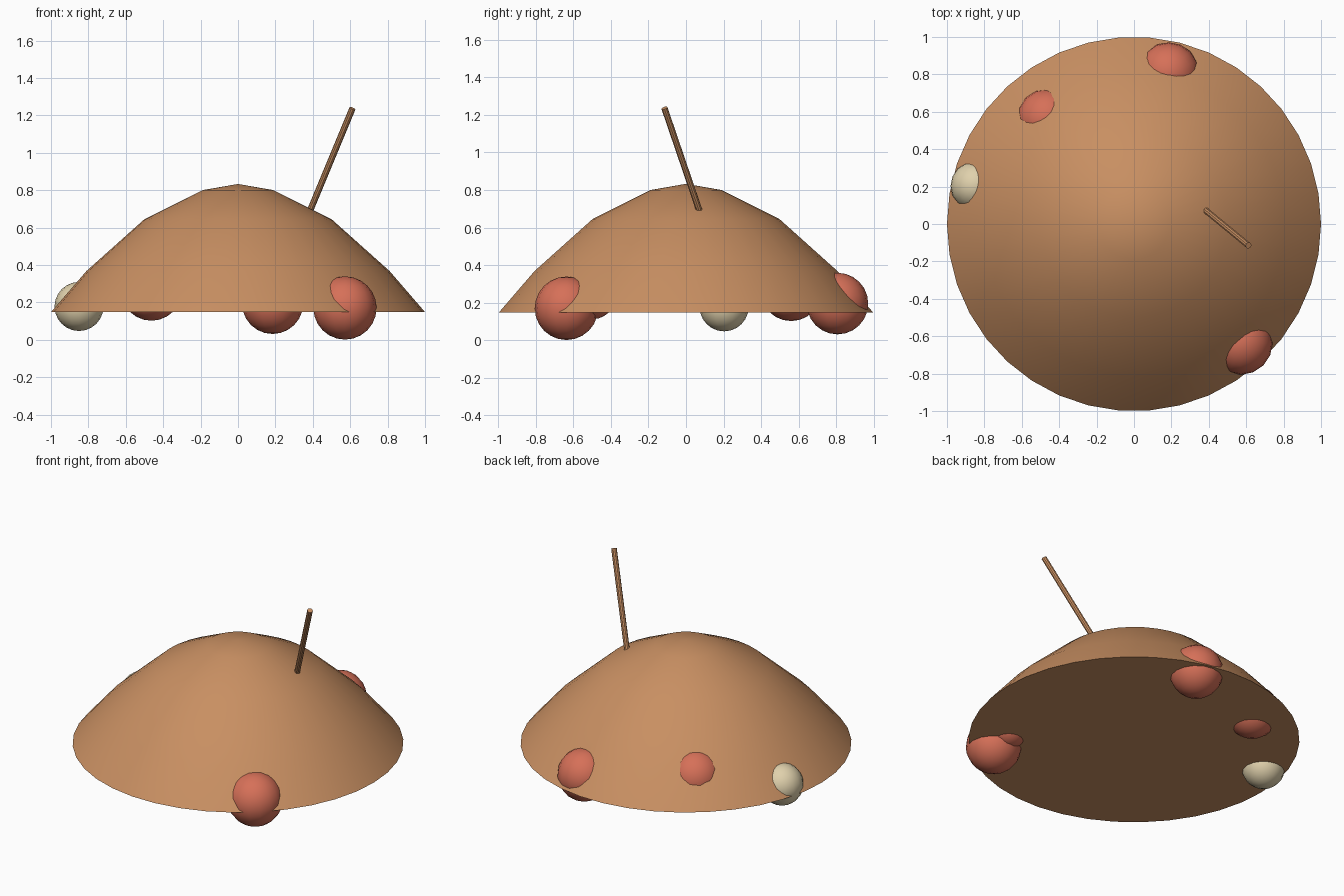
import bpy, bmesh, math
from mathutils import Vector

if "Cube" in bpy.data.objects:
    bpy.data.objects.remove(bpy.data.objects["Cube"])


def material(name, color):
    m = bpy.data.materials.new(name)
    m.diffuse_color = (*color, 1)
    m.use_nodes = True
    m.node_tree.nodes["Principled BSDF"].inputs["Base Color"].default_value = m.diffuse_color
    return m


crust = material("golden brown", (0.578, 0.275, 0.122))
red = material("berry red", (0.672, 0.162, 0.098))
cream = material("pale cream", (0.745, 0.637, 0.413))


def finish(obj, name, mat):
    obj.name = name
    obj.data.materials.append(mat)
    bpy.ops.object.select_all(action='DESELECT')
    obj.select_set(True)
    bpy.context.view_layer.objects.active = obj
    bpy.ops.object.shade_smooth_by_angle(angle=math.radians(35))


# Domed body: lathed profile closed by a flat underside
SIDES = 38
profile = [(1.0, 0.148), (0.81, 0.368), (0.5, 0.645), (0.19, 0.80)]
bm = bmesh.new()
rings = [[bm.verts.new((r * math.cos(2 * math.pi * i / SIDES),
                        r * math.sin(2 * math.pi * i / SIDES), z))
          for i in range(SIDES)] for r, z in profile]
apex = bm.verts.new((0, 0, 0.833))
for i in range(SIDES):
    j = (i + 1) % SIDES
    for a, b in zip(rings, rings[1:]):
        bm.faces.new((a[i], a[j], b[j], b[i]))
    bm.faces.new((rings[-1][i], rings[-1][j], apex))
bm.faces.new(rings[0][::-1])
mesh = bpy.data.meshes.new("dome")
bm.to_mesh(mesh)
bm.free()
dome = bpy.data.objects.new("dome", mesh)
bpy.context.collection.objects.link(dome)
finish(dome, "dome", crust)

# Balls poking through the rim
balls = [
    ("front_red_ball", (0.572, -0.637, 0.17), 0.169, red),
    ("front_inner_red_ball", (0.570, -0.498, 0.236), 0.124, red),
    ("back_red_ball", (0.185, 0.807, 0.195), 0.164, red),
    ("back_left_red_ball", (-0.463, 0.56, 0.266), 0.164, red),
    ("left_cream_ball", (-0.85, 0.203, 0.178), 0.131, cream),
]
for name, loc, rad, mat in balls:
    bpy.ops.mesh.primitive_uv_sphere_add(segments=16, ring_count=12, radius=rad, location=loc)
    finish(bpy.context.object, name, mat)

# Leaning stick, its foot just sunk into the dome
foot, tip = Vector((0.383, 0.073, 0.685)), Vector((0.612, -0.115, 1.237))
axis = tip - foot
bpy.ops.mesh.primitive_cylinder_add(vertices=10, radius=0.017, depth=axis.length,
                                    location=(foot + tip) / 2)
stick = bpy.context.object
stick.rotation_euler = axis.to_track_quat('Z', 'Y').to_euler()
finish(stick, "stick", crust)
